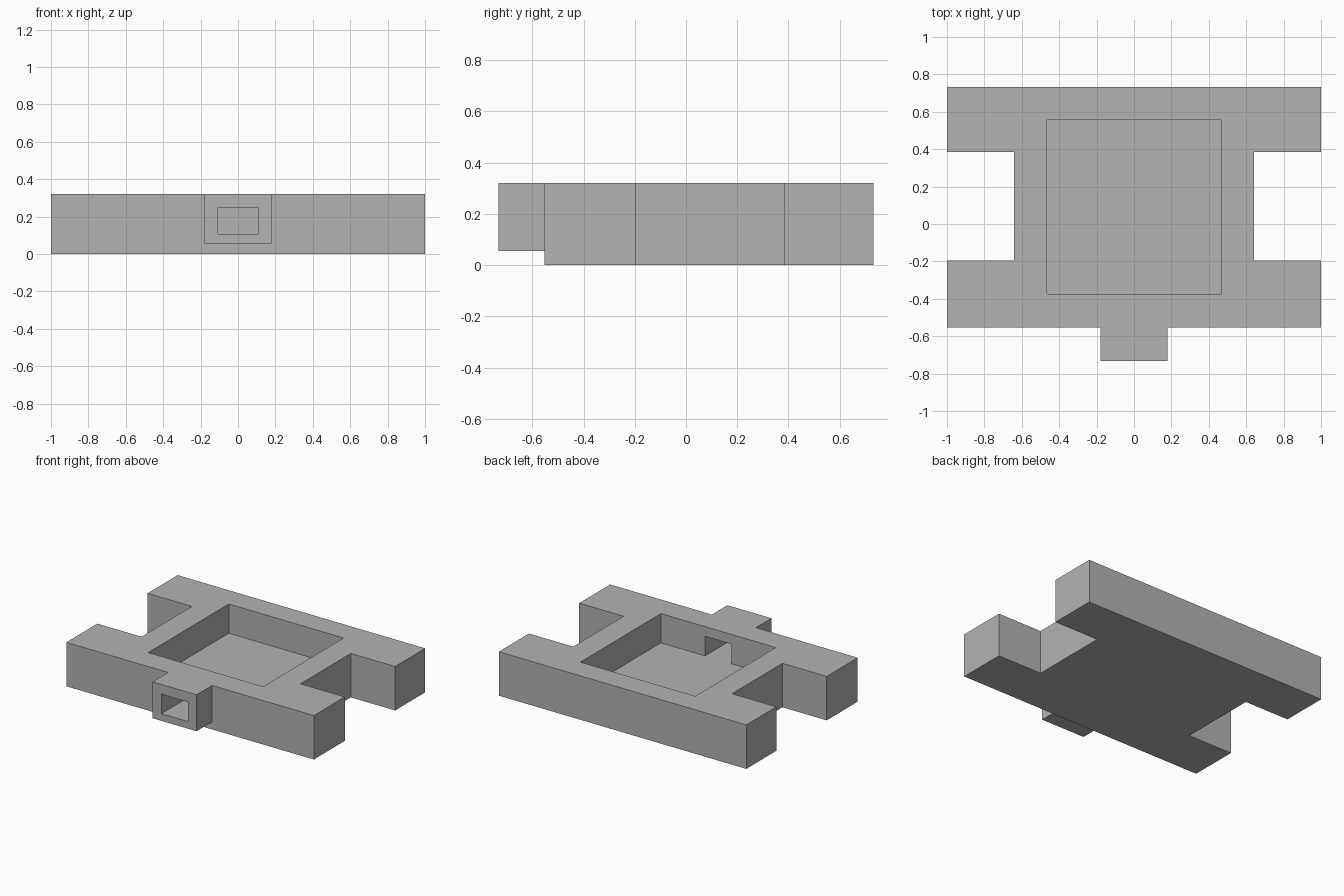
import bpy
import bmesh

default = bpy.data.objects.get("Cube")
if default:
    bpy.data.objects.remove(default, do_unlink=True)

HEIGHT = 0.321
FLOOR = 0.107

grey = bpy.data.materials.new("plain grey")
grey.use_nodes = True
colour = (0.45, 0.45, 0.45, 1)
grey.diffuse_color = colour
grey.node_tree.nodes["Principled BSDF"].inputs["Base Color"].default_value = colour


def prism(name, outline, z0, z1):
    """Extrude a flat outline from z0 up to z1."""
    bm = bmesh.new()
    base = bm.faces.new([bm.verts.new((x, y, z0)) for x, y in outline])
    top = bmesh.ops.extrude_face_region(bm, geom=[base])["geom"]
    verts = [v for v in top if isinstance(v, bmesh.types.BMVert)]
    bmesh.ops.translate(bm, verts=verts, vec=(0, 0, z1 - z0))
    bmesh.ops.recalc_face_normals(bm, faces=bm.faces)
    mesh = bpy.data.meshes.new(name)
    bm.to_mesh(mesh)
    bm.free()
    mesh.materials.append(grey)
    obj = bpy.data.objects.new(name, mesh)
    bpy.context.collection.objects.link(obj)
    return obj


def box(name, half_width, y0, y1, z0, z1):
    w = half_width
    return prism(name, [(-w, y0), (w, y0), (w, y1), (-w, y1)], z0, z1)


def combine(target, tool, operation):
    """Apply a boolean to the target and discard the tool."""
    tool.hide_render = True
    mod = target.modifiers.new(operation, "BOOLEAN")
    mod.operation = operation
    mod.solver = "EXACT"
    mod.object = tool
    bpy.context.view_layer.objects.active = target
    bpy.ops.object.modifier_apply(modifier=mod.name)
    bpy.data.objects.remove(tool, do_unlink=True)


# H-shaped block with a slot in each side
half = [(1, -0.553), (1, -0.196), (0.642, -0.196),
        (0.642, 0.385), (1, 0.385), (1, 0.732)]
body = prism("body", half + [(-x, y) for x, y in reversed(half)], 0, HEIGHT)

# Raised spout on the front
combine(body, box("spout", 0.178, -0.732, -0.5, 0.055, HEIGHT), "UNION")

# Open pocket in the top
combine(body, box("pocket_cutter", 0.464, -0.373, 0.556, FLOOR, 0.5), "DIFFERENCE")

# Channel through the spout into the pocket
combine(body, box("channel_cutter", 0.107, -0.9, -0.3, FLOOR, 0.25), "DIFFERENCE")
